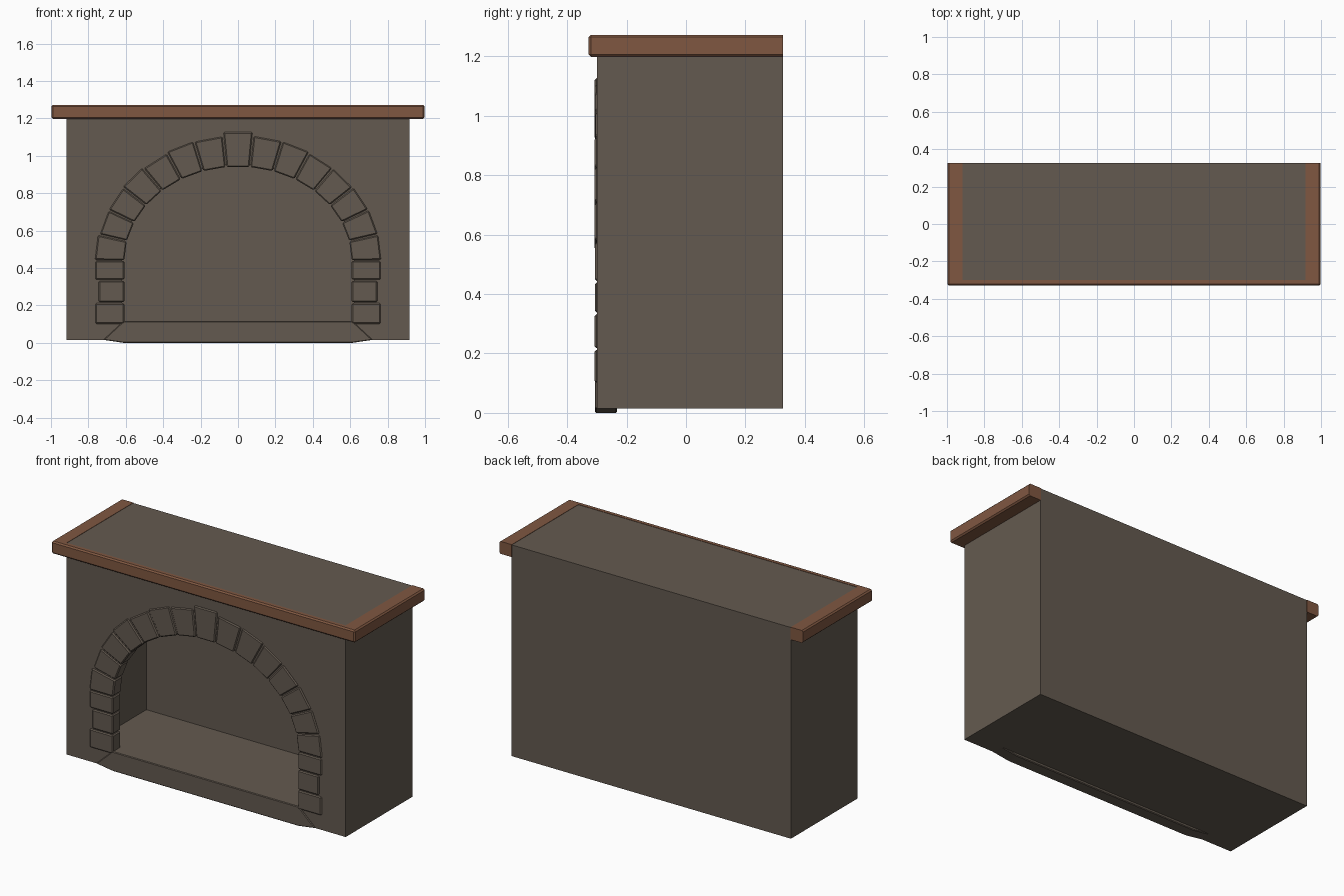
import bpy, bmesh, math, random

if "Cube" in bpy.data.objects:
    bpy.data.objects.remove(bpy.data.objects["Cube"])

random.seed(4)


def material(name, rgb):
    m = bpy.data.materials.new(name)
    m.diffuse_color = (*rgb, 1)
    m.use_nodes = True
    m.node_tree.nodes["Principled BSDF"].inputs["Base Color"].default_value = m.diffuse_color
    return m


STONE = material("warm grey stone", (0.127, 0.102, 0.080))
WOOD = material("brown wood", (0.215, 0.096, 0.053))


def prism(name, outline, lo, hi, mat, axis="y", bevel=0):
    """Extrude an outline: (x, z) along y, or (x, y) along z."""
    bm = bmesh.new()
    if axis == "y":
        place = lambda p, d: (p[0], d, p[1])
    else:
        place = lambda p, d: (p[0], p[1], d)
    a = [bm.verts.new(place(p, lo)) for p in outline]
    b = [bm.verts.new(place(p, hi)) for p in outline]
    n = len(outline)
    bm.faces.new(a)
    bm.faces.new(b[::-1])
    for i in range(n):
        j = (i + 1) % n
        bm.faces.new((a[i], b[i], b[j], a[j]))
    bmesh.ops.recalc_face_normals(bm, faces=bm.faces)
    if bevel:
        bmesh.ops.bevel(bm, geom=bm.edges[:], offset=bevel, segments=1,
                        affect="EDGES", clamp_overlap=True)
    me = bpy.data.meshes.new(name)
    bm.to_mesh(me)
    bm.free()
    me.materials.append(mat)
    ob = bpy.data.objects.new(name, me)
    bpy.context.collection.objects.link(ob)
    return ob


def rect(x0, x1, z0, z1):
    return [(x0, z0), (x1, z0), (x1, z1), (x0, z1)]


SPRING = 0.44


def arc(rx, rz, t):
    return (rx * math.cos(t), SPRING + rz * math.sin(t))


# Hollow masonry body with arched opening
body = prism("body", rect(-0.918, 0.918, 0.015, 1.27), -0.30, 0.326, STONE)
cavity = prism("cavity_cutter", rect(-0.77, 0.77, 0.114, 1.13), -0.235, 0.24, STONE)
opening = [(-0.62, 0.114), (0.62, 0.114)]
opening += [arc(0.62, 0.515, math.pi * i / 30) for i in range(31)]
arch_cut = prism("arch_cutter", opening, -0.5, 0.0, STONE)
for cutter in (cavity, arch_cut):
    mod = body.modifiers.new("cut", "BOOLEAN")
    mod.operation = "DIFFERENCE"
    mod.solver = "EXACT"
    mod.object = cutter
bpy.context.view_layer.objects.active = body
for mod in list(body.modifiers):
    bpy.ops.object.modifier_apply(modifier=mod.name)
for cutter in (cavity, arch_cut):
    bpy.data.objects.remove(cutter)

# Jamb blocks, three on each side
BACK = -0.232
for side in (-1, 1):
    for i, (z0, z1) in enumerate([(0.102, 0.212), (0.218, 0.332), (0.338, 0.438)]):
        inner, outer = 0.608, (0.745 if i == 1 else 0.762)
        x0, x1 = sorted((side * inner, side * outer))
        prism("jamb_stone", rect(x0, x1, z0, z1),
              random.uniform(-0.308, -0.305), BACK, STONE, bevel=0.006)

# Arch stones and a taller keystone
COUNT = 15
for i in range(COUNT):
    key = i == COUNT // 2
    t0 = math.pi * i / COUNT + 0.006
    t1 = math.pi * (i + 1) / COUNT - 0.006
    grow = 0.025 if key else random.uniform(-0.006, 0.006)
    rx, rz = 0.76 + grow, 0.665 + grow
    block = [arc(0.608, 0.503, t0), arc(rx, rz, t0),
             arc(rx, rz, t1), arc(0.608, 0.503, t1)]
    prism("keystone" if key else "arch_stone", block,
          random.uniform(-0.308, -0.305), BACK, STONE, bevel=0.006)

# Hearth sill tapering to the sides
prism("hearth_sill", [(-0.72, 0.016), (-0.61, 0.0), (0.61, 0.0), (0.72, 0.016),
                      (0.612, 0.116), (-0.612, 0.116)],
      -0.306, BACK, STONE, bevel=0.004)

# U-shaped wooden mantel around the top
prism("mantel", [(-0.998, 0.327), (-0.998, -0.328), (0.998, -0.328), (0.998, 0.327),
                 (0.917, 0.327), (0.917, -0.299), (-0.917, -0.299), (-0.917, 0.327)],
      1.198, 1.272, WOOD, axis="z")
mantel = bpy.data.objects["mantel"]
bm = bmesh.new()
bm.from_mesh(mantel.data)
# chamfer only the outer long edges
outer = [e for e in bm.edges
         if all(abs(v.co.x) > 0.99 for v in e.verts)
         and not all(v.co.y > 0.3 for v in e.verts)]
bmesh.ops.bevel(bm, geom=outer, offset=0.008, segments=1, affect="EDGES")
bm.to_mesh(mantel.data)
bm.free()
